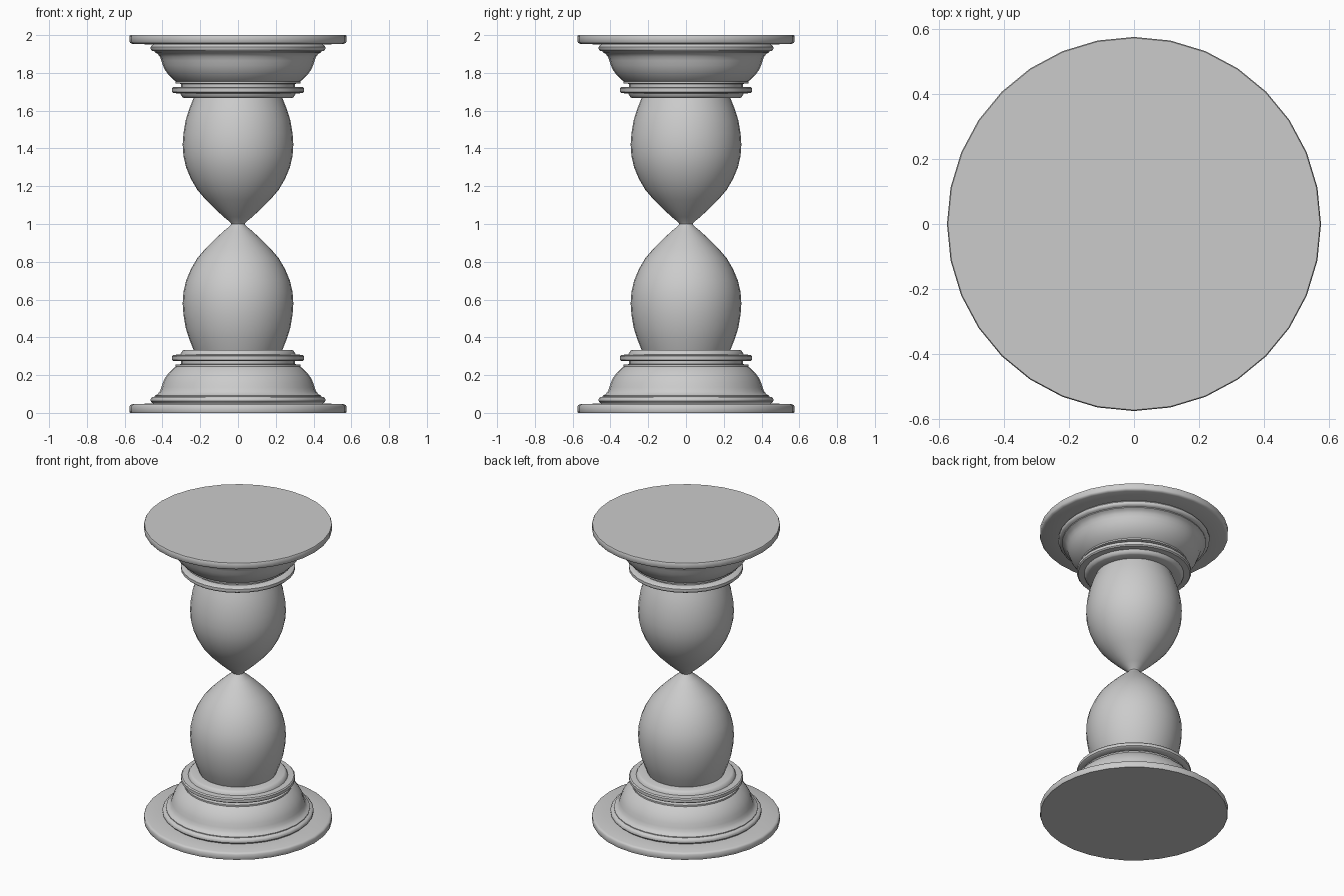
import bpy, bmesh, math

if "Cube" in bpy.data.objects:
    bpy.data.objects.remove(bpy.data.objects["Cube"])

SEG = 32
grey = bpy.data.materials.new("plain grey")
grey.diffuse_color = (0.6, 0.6, 0.6, 1)
grey.use_nodes = True
grey.node_tree.nodes["Principled BSDF"].inputs["Base Color"].default_value = grey.diffuse_color


def lathe(name, profile, flip=False):
    """Spin (radius, z) points, listed bottom to top, into a capped solid."""
    if flip:
        profile = [(r, 2 - z) for r, z in reversed(profile)]
    bm = bmesh.new()
    rings = []
    for r, z in profile:
        rings.append([bm.verts.new((r * math.cos(a), r * math.sin(a), z))
                      for a in (2 * math.pi * i / SEG for i in range(SEG))])
    for lo, hi in zip(rings, rings[1:]):
        for i in range(SEG):
            j = (i + 1) % SEG
            bm.faces.new((lo[i], lo[j], hi[j], hi[i]))
    bm.faces.new(rings[0][::-1])
    bm.faces.new(rings[-1])
    me = bpy.data.meshes.new(name)
    bm.to_mesh(me)
    bm.free()
    me.materials.append(grey)
    ob = bpy.data.objects.new(name, me)
    bpy.context.collection.objects.link(ob)
    bpy.ops.object.select_all(action='DESELECT')
    ob.select_set(True)
    bpy.context.view_layer.objects.active = ob
    bpy.ops.object.shade_smooth_by_angle(angle=math.radians(40))
    return ob


# Turned stand: floor plate, bead, ogee, collar
stand = [(0.572, 0), (0.575, 0.005), (0.575, 0.035), (0.57, 0.042), (0.56, 0.046),
         (0.45, 0.05), (0.455, 0.054), (0.462, 0.062), (0.462, 0.074), (0.455, 0.083),
         (0.44, 0.087), (0.44, 0.092), (0.425, 0.1), (0.413, 0.115), (0.406, 0.135),
         (0.398, 0.16), (0.385, 0.187), (0.365, 0.214), (0.34, 0.238), (0.33, 0.245),
         (0.33, 0.255), (0.302, 0.258), (0.302, 0.274), (0.342, 0.275), (0.349, 0.281),
         (0.349, 0.3), (0.342, 0.307), (0.305, 0.309), (0.301, 0.32), (0.292, 0.33),
         (0.284, 0.334), (0.2, 0.334)]

# Glass bulb: belly tapering to a narrow neck
bulb = [(0.225, 0.31), (0.236, 0.335), (0.258, 0.39), (0.277, 0.45), (0.289, 0.52),
        (0.293, 0.58), (0.289, 0.64), (0.275, 0.7), (0.25, 0.76), (0.215, 0.82),
        (0.17, 0.88), (0.122, 0.935), (0.075, 0.98), (0.045, 1.003 - 0.002)]
bulb[-1] = (0.042, 0.99)
bulb[-2] = (0.075, 0.963)
bulb[-3] = (0.122, 0.92)
bulb[-4] = (0.17, 0.872)
bulb.append((0.035, 1.0))

for prefix, flip in (("lower", False), ("upper", True)):
    lathe(prefix + "_stand", stand, flip)
    lathe(prefix + "_bulb", bulb, flip)
